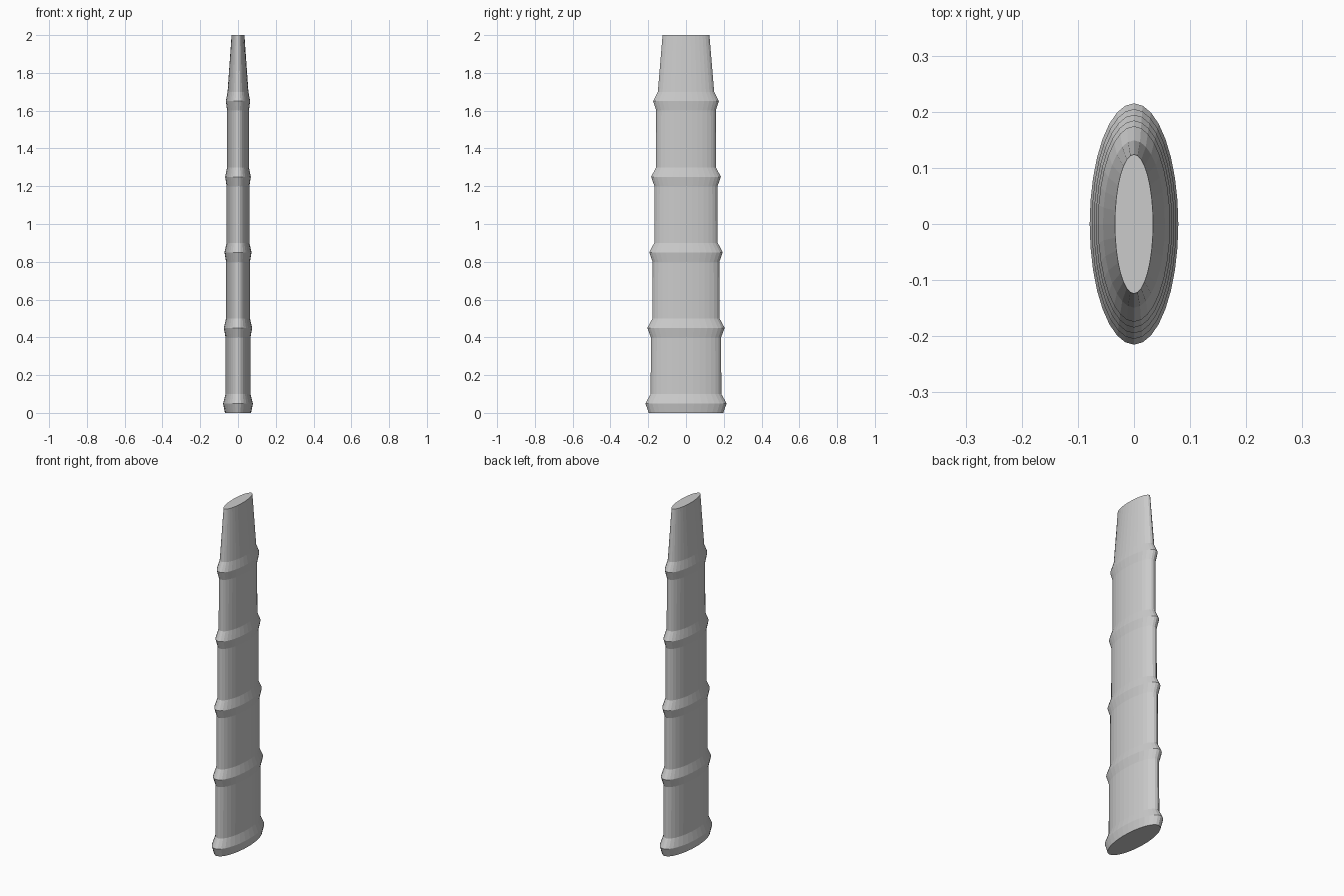
import bpy, bmesh
from math import sin, cos, pi

if "Cube" in bpy.data.objects:
    bpy.data.objects.remove(bpy.data.objects["Cube"])

SIDES = 32

# Profile of (z, x radius, y radius): bulging ridges, straight sections, tapered tip
profile = [(0.0, 0.069, 0.197)]
for i in range(5):
    z = 0.4 * i
    body_x, body_y = 0.066 - 0.0027 * i, 0.186 - 0.0095 * i
    if i:
        profile.append((z, body_x + 0.0027, body_y + 0.0095))
    profile.append((z + 0.05, 0.079 - 0.0037 * i, 0.215 - 0.0102 * i))
    profile.append((z + 0.1, body_x, body_y + 0.001))
profile.append((2.0, 0.034, 0.124))

# Loft the elliptical rings and cap the ends
bm = bmesh.new()
rings = [[bm.verts.new((rx * cos(2 * pi * k / SIDES), ry * sin(2 * pi * k / SIDES), z))
          for k in range(SIDES)] for z, rx, ry in profile]
for a, b in zip(rings, rings[1:]):
    for k in range(SIDES):
        n = (k + 1) % SIDES
        bm.faces.new((a[k], a[n], b[n], b[k]))
bm.faces.new(rings[0][::-1])
bm.faces.new(rings[-1])
bm.normal_update()

mesh = bpy.data.meshes.new("ribbed_handle")
bm.to_mesh(mesh)
bm.free()
handle = bpy.data.objects.new("ribbed_handle", mesh)
bpy.context.collection.objects.link(handle)
